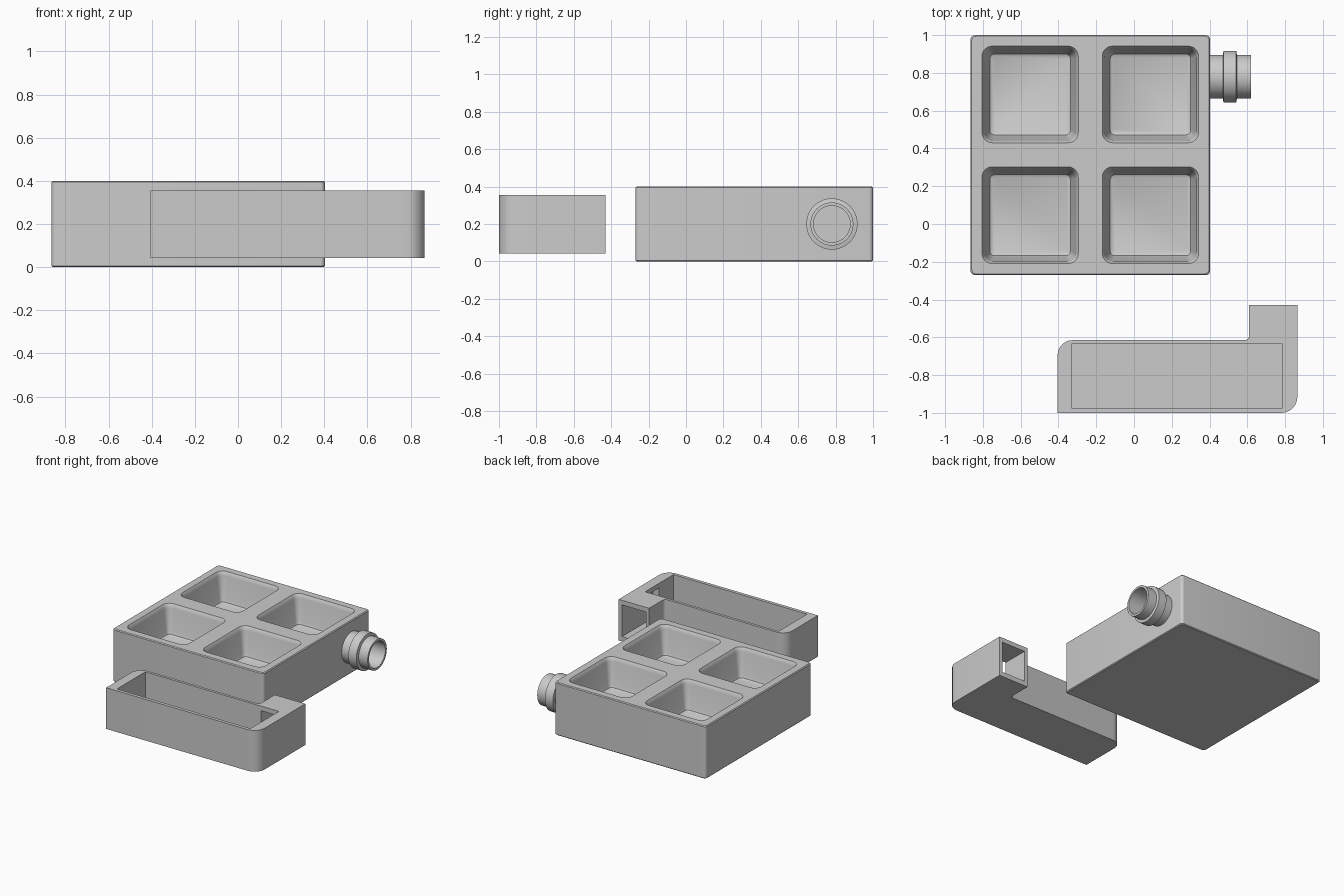
import bpy, bmesh, math
from mathutils import Vector, Matrix

if "Cube" in bpy.data.objects:
    bpy.data.objects.remove(bpy.data.objects["Cube"])


def rounded(corners, seg=6):
    """Outline from (x, y, radius) right-angle corners."""
    out = []
    n = len(corners)
    for i, (x, y, r) in enumerate(corners):
        p = Vector((x, y))
        if r == 0:
            out.append(p)
            continue
        u = (Vector(corners[i - 1][:2]) - p).normalized()
        v = (Vector(corners[(i + 1) % n][:2]) - p).normalized()
        c = p + r * (u + v)
        for k in range(seg + 1):
            t = math.pi / 2 * k / seg
            out.append(c - r * (v * math.cos(t) + u * math.sin(t)))
    return out


def rect(x0, x1, y0, y1, r=0.0):
    return rounded([(x0, y0, r), (x1, y0, r), (x1, y1, r), (x0, y1, r)])


def finish(bm, name):
    bmesh.ops.recalc_face_normals(bm, faces=bm.faces[:])
    me = bpy.data.meshes.new(name)
    bm.to_mesh(me)
    bm.free()
    ob = bpy.data.objects.new(name, me)
    bpy.context.collection.objects.link(ob)
    return ob


def loft(name, rings):
    """Closed solid through (outline, z) rings."""
    bm = bmesh.new()
    loops = [[bm.verts.new((p.x, p.y, z)) for p in pts] for pts, z in rings]
    n = len(loops[0])
    for a, b in zip(loops, loops[1:]):
        for i in range(n):
            bm.faces.new((a[i], a[(i + 1) % n], b[(i + 1) % n], b[i]))
    bm.faces.new(loops[0])
    bm.faces.new(loops[-1])
    return finish(bm, name)


def activate(ob):
    bpy.ops.object.select_all(action='DESELECT')
    ob.select_set(True)
    bpy.context.view_layer.objects.active = ob


def carve(ob, cutter):
    m = ob.modifiers.new("carve", 'BOOLEAN')
    m.operation, m.solver, m.object = 'DIFFERENCE', 'EXACT', cutter
    activate(ob)
    bpy.ops.object.modifier_apply(modifier=m.name)
    bpy.data.objects.remove(cutter)


def smooth(ob):
    activate(ob)
    bpy.ops.object.shade_smooth_by_angle(angle=math.radians(30))


# main block with softened edges
def block_ring(d):
    return rect(-0.865 + d, 0.403 - d, -0.27 + d, 1.0 - d, 0.022)


block = loft("tray_block", [(block_ring(0.006), 0), (block_ring(0), 0.006),
                            (block_ring(0), 0.394), (block_ring(0.006), 0.4)])

# four tapered pockets: (inset, corner radius, z)
PROFILE = [(-0.004, 0.055, 0.41), (0, 0.055, 0.4), (0.008, 0.05, 0.388),
           (0.013, 0.045, 0.37), (0.035, 0.03, 0.205), (0.042, 0.025, 0.187),
           (0.055, 0.015, 0.18)]
for x0, x1 in ((-0.805, -0.295), (-0.168, 0.342)):
    for y0, y1 in ((-0.21, 0.303), (0.43, 0.942)):
        carve(block, loft("pocket_cutter", [
            (rect(x0 + d, x1 - d, y0 + d, y1 - d, r), z) for d, r, z in PROFILE]))
smooth(block)

# pipe stub with collar, turned around the x axis
bm = bmesh.new()
prof = [(0.39, 0.0), (0.39, 0.115), (0.47, 0.115), (0.474, 0.137), (0.541, 0.137),
        (0.545, 0.115), (0.62, 0.115), (0.62, 0.098), (0.41, 0.098), (0.41, 0.0)]
vs = [bm.verts.new((x, 0.78, 0.2 + r)) for x, r in prof]
es = [bm.edges.new(e) for e in zip(vs, vs[1:])]
bmesh.ops.spin(bm, geom=vs + es, cent=(0, 0.78, 0.2), axis=(1, 0, 0),
               angle=math.tau, steps=40, use_merge=True)
bmesh.ops.remove_doubles(bm, verts=bm.verts[:], dist=1e-4)
smooth(finish(bm, "pipe_stub"))

# L-shaped trough with a side spout
shape = rounded([(-0.405, -1.0, 0), (0.865, -1.0, 0.085), (0.865, -0.43, 0),
                 (0.61, -0.43, 0), (0.61, -0.615, 0.025), (-0.405, -0.615, 0.08)])
trough = loft("side_trough", [(shape, 0.043), (shape, 0.355)])
carve(trough, loft("trough_cutter", [(rect(-0.332, 0.787, -0.975, -0.635), 0.08),
                                     (rect(-0.332, 0.787, -0.975, -0.635), 0.4)]))
carve(trough, loft("spout_cutter", [(rect(0.638, 0.837, -0.80, -0.40), 0.08),
                                    (rect(0.638, 0.837, -0.80, -0.40), 0.32)]))
smooth(trough)
